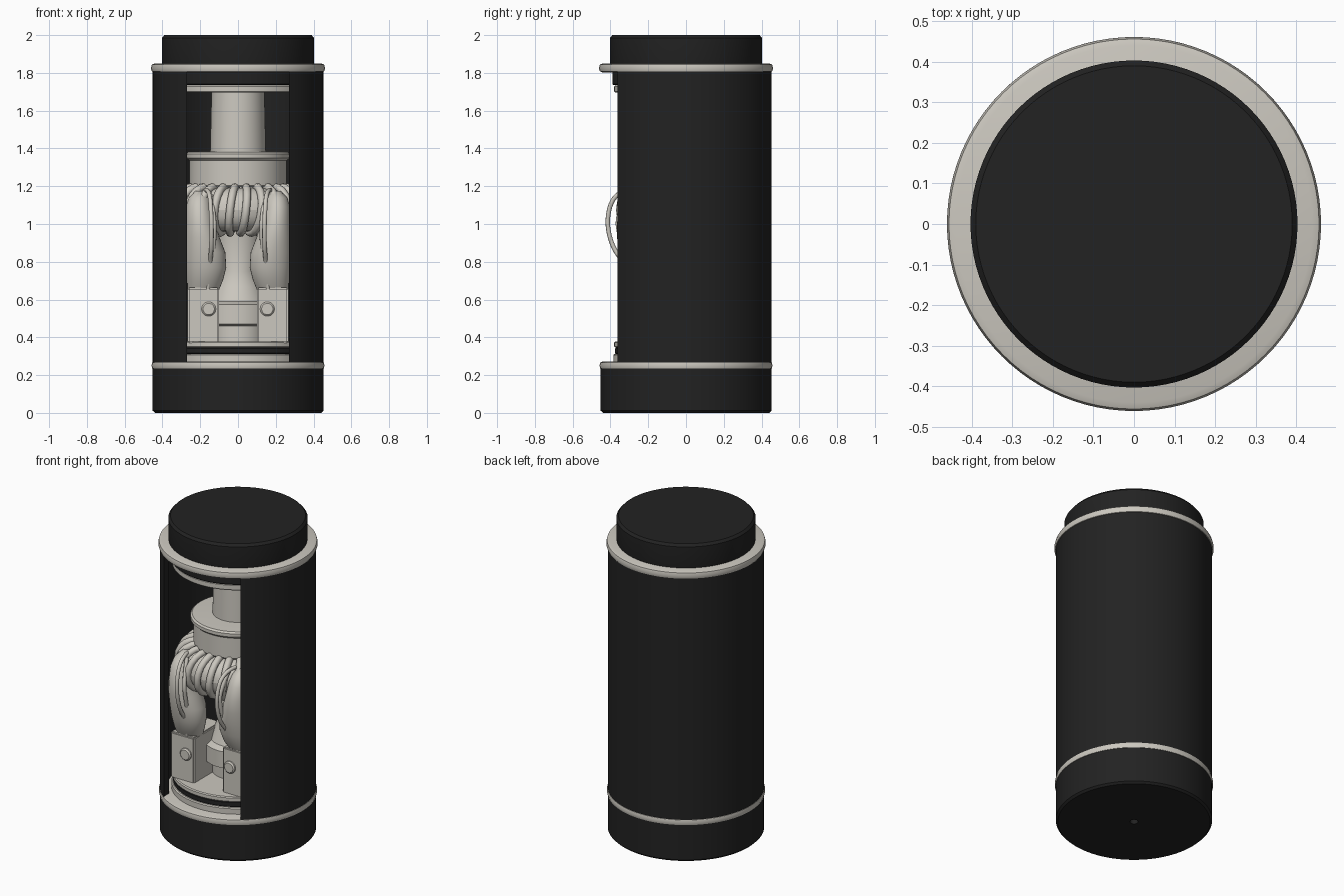
import bpy, bmesh, math
from math import sin, cos, pi, asin

if "Cube" in bpy.data.objects:
    bpy.data.objects.remove(bpy.data.objects["Cube"])


def material(name, rgb):
    m = bpy.data.materials.new(name)
    m.diffuse_color = (*rgb, 1)
    m.use_nodes = True
    m.node_tree.nodes["Principled BSDF"].inputs["Base Color"].default_value = m.diffuse_color
    return m


BLACK = material("matte black", (0.016, 0.016, 0.016))
CREAM = material("warm grey cream", (0.60, 0.575, 0.52))


def finish(name, bm, mat, angle=35):
    bmesh.ops.recalc_face_normals(bm, faces=bm.faces)
    me = bpy.data.meshes.new(name)
    bm.to_mesh(me)
    bm.free()
    me.materials.append(mat)
    ob = bpy.data.objects.new(name, me)
    bpy.context.collection.objects.link(ob)
    bpy.ops.object.select_all(action='DESELECT')
    ob.select_set(True)
    bpy.context.view_layer.objects.active = ob
    bpy.ops.object.shade_smooth_by_angle(angle=math.radians(angle))
    return ob


def loft(name, rings, mat):
    """Skin a list of closed rings of points and cap both ends."""
    bm = bmesh.new()
    vs = [[bm.verts.new(p) for p in r] for r in rings]
    n = len(vs[0])
    for a, b in zip(vs, vs[1:]):
        for i in range(n):
            j = (i + 1) % n
            bm.faces.new((a[i], a[j], b[j], b[i]))
    bm.faces.new(vs[0])
    bm.faces.new(vs[-1])
    return finish(name, bm, mat)


def lathe(name, profile, mat, n=96):
    return loft(name, [[(r * cos(2 * pi * i / n), r * sin(2 * pi * i / n), z)
                        for i in range(n)] for r, z in profile], mat)


def disc(name, r, z0, z1, mat, b=0.006):
    return lathe(name, [(r - b, z0), (r, z0 + b), (r, z1 - b), (r - b, z1)], mat)


def box(name, lo, hi, mat, bevel=0.008):
    bm = bmesh.new()
    bmesh.ops.create_cube(bm, size=1)
    for v in bm.verts:
        v.co = [l if c < 0 else h for c, l, h in zip(v.co, lo, hi)]
    bmesh.ops.bevel(bm, geom=bm.edges[:], offset=bevel, segments=2, affect='EDGES')
    return finish(name, bm, mat)


def wire(name, pts, r, mat, cyclic=False):
    cu = bpy.data.curves.new(name, 'CURVE')
    cu.dimensions = '3D'
    cu.bevel_depth = r
    cu.bevel_resolution = 2
    cu.resolution_u = 6
    cu.use_fill_caps = True
    sp = cu.splines.new('NURBS' if not cyclic else 'POLY')
    sp.points.add(len(pts) - 1)
    for p, co in zip(sp.points, pts):
        p.co = (*co, 1)
    sp.use_cyclic_u = cyclic
    if not cyclic:
        sp.order_u = 3
        sp.use_endpoint_u = True
    cu.materials.append(mat)
    ob = bpy.data.objects.new(name, cu)
    bpy.context.collection.objects.link(ob)
    return ob


# Outer case: base with small hole, trim rings, top cap
lathe("base", [(0.024, 0.03), (0.024, 0.0), (0.44, 0.0), (0.452, 0.012), (0.452, 0.235)], BLACK)
lathe("lower_trim_ring", [(0.44, 0.23), (0.454, 0.235), (0.458, 0.25), (0.454, 0.267), (0.44, 0.272)], CREAM)
lathe("upper_trim_ring", [(0.44, 1.802), (0.456, 1.808), (0.461, 1.825), (0.456, 1.844), (0.44, 1.85)], CREAM)
lathe("top_cap", [(0.40, 1.845), (0.403, 1.86), (0.403, 1.985), (0.39, 2.0)], BLACK)

# Curved shell, open at the front between x = -0.27 and 0.27
bm = bmesh.new()
columns = []
for i in range(81):
    t = i / 80
    col = []
    for r in (0.452, 0.41):
        a0 = asin(0.27 / r)
        a = -pi / 2 + a0 + t * (2 * pi - 2 * a0)
        col += [bm.verts.new((r * cos(a), r * sin(a), z)) for z in (0.265, 1.81)]
    columns.append([col[0], col[1], col[3], col[2]])
for a, b in zip(columns, columns[1:]):
    for k in range(4):
        m = (k + 1) % 4
        bm.faces.new((a[k], a[m], b[m], b[k]))
bm.faces.new(columns[0])
bm.faces.new(columns[-1])
finish("shell", bm, BLACK)

# Upper inner plates, piston rod and flanged hub
disc("upper_black_plate", 0.39, 1.735, 1.81, BLACK)
disc("upper_cream_plate", 0.38, 1.695, 1.735, CREAM)
lathe("piston_rod", [(0.148, 1.36), (0.140, 1.70)], CREAM)
lathe("hub", [(0.25, 1.195), (0.258, 1.205), (0.258, 1.335), (0.275, 1.35),
              (0.275, 1.37), (0.265, 1.38), (0.15, 1.385)], CREAM)

# Lower inner plates and central post
disc("floor_plate", 0.385, 0.265, 0.312, CREAM)
disc("lower_black_plate", 0.375, 0.31, 0.347, BLACK)
disc("lower_cream_plate", 0.38, 0.345, 0.378, CREAM)
lathe("central_post", [(0.15, 0.37), (0.15, 0.46), (0.20, 0.47), (0.20, 0.575), (0.16, 0.59),
                       (0.13, 0.67), (0.10, 0.75), (0.13, 0.95), (0.15, 1.21)], CREAM)

# Wound ring below the hub
R, M = 0.235, 0.105
loft("coil_core", [[((R + M * cos(2 * pi * j / 24)) * cos(2 * pi * i / 72),
                     (R + M * cos(2 * pi * j / 24)) * sin(2 * pi * i / 72),
                     1.075 + (M + 0.01) * sin(2 * pi * j / 24)) for i in range(72)]
                   for j in range(25)], CREAM)
turns, steps = 26, 20
pts = []
for i in range(turns * steps):
    a = 2 * pi * i / (turns * steps)
    b = 2 * pi * i / steps
    r = R + (M + 0.012) * cos(b)
    pts.append((r * cos(a), r * sin(a), 1.075 + (M + 0.018) * sin(b)))
wire("coil_winding", pts, 0.021, CREAM, True)

# Mirrored side parts: clamp blocks, bolts, swollen pads and looping wires
for s, side in ((-1, "left"), (1, "right")):
    xs = sorted((s * 0.268, s * 0.10))
    box(side + "_clamp_block", (xs[0], -0.30, 0.37), (xs[1], -0.02, 0.665), CREAM)
    bolt = [[(s * 0.155 + r * cos(2 * pi * i / 24), y, 0.55 + r * sin(2 * pi * i / 24))
             for i in range(24)] for r, y in ((0.038, -0.29), (0.038, -0.308), (0.03, -0.316))]
    loft(side + "_bolt", bolt, CREAM)
    sections = [(0.64, 0.185, -0.22, 0.08, 0.06), (0.70, 0.175, -0.24, 0.095, 0.075),
                (0.77, 0.17, -0.25, 0.108, 0.09), (0.85, 0.175, -0.255, 0.108, 0.10),
                (0.93, 0.19, -0.26, 0.092, 0.105), (1.01, 0.20, -0.26, 0.078, 0.105),
                (1.09, 0.205, -0.25, 0.07, 0.095), (1.14, 0.205, -0.24, 0.055, 0.075),
                (1.175, 0.20, -0.23, 0.025, 0.035)]
    pad = [[(s * x + rx * cos(2 * pi * i / 32), y + ry * sin(2 * pi * i / 32), z)
            for i in range(32)] for z, x, y, rx, ry in sections]
    loft(side + "_pad", pad, CREAM)
    wire(side + "_loop_wire", [(s * 0.17, -0.27, 1.18), (s * 0.15, -0.37, 1.18), (s * 0.14, -0.425, 1.03),
                               (s * 0.14, -0.39, 0.87), (s * 0.15, -0.31, 0.78),
                               (s * 0.16, -0.28, 0.64)], 0.012, CREAM)
    wire(side + "_inner_wire", [(s * 0.15, -0.30, 1.17), (s * 0.125, -0.37, 1.05), (s * 0.125, -0.35, 0.92),
                                (s * 0.135, -0.30, 0.78), (s * 0.15, -0.27, 0.64)], 0.012, CREAM)
